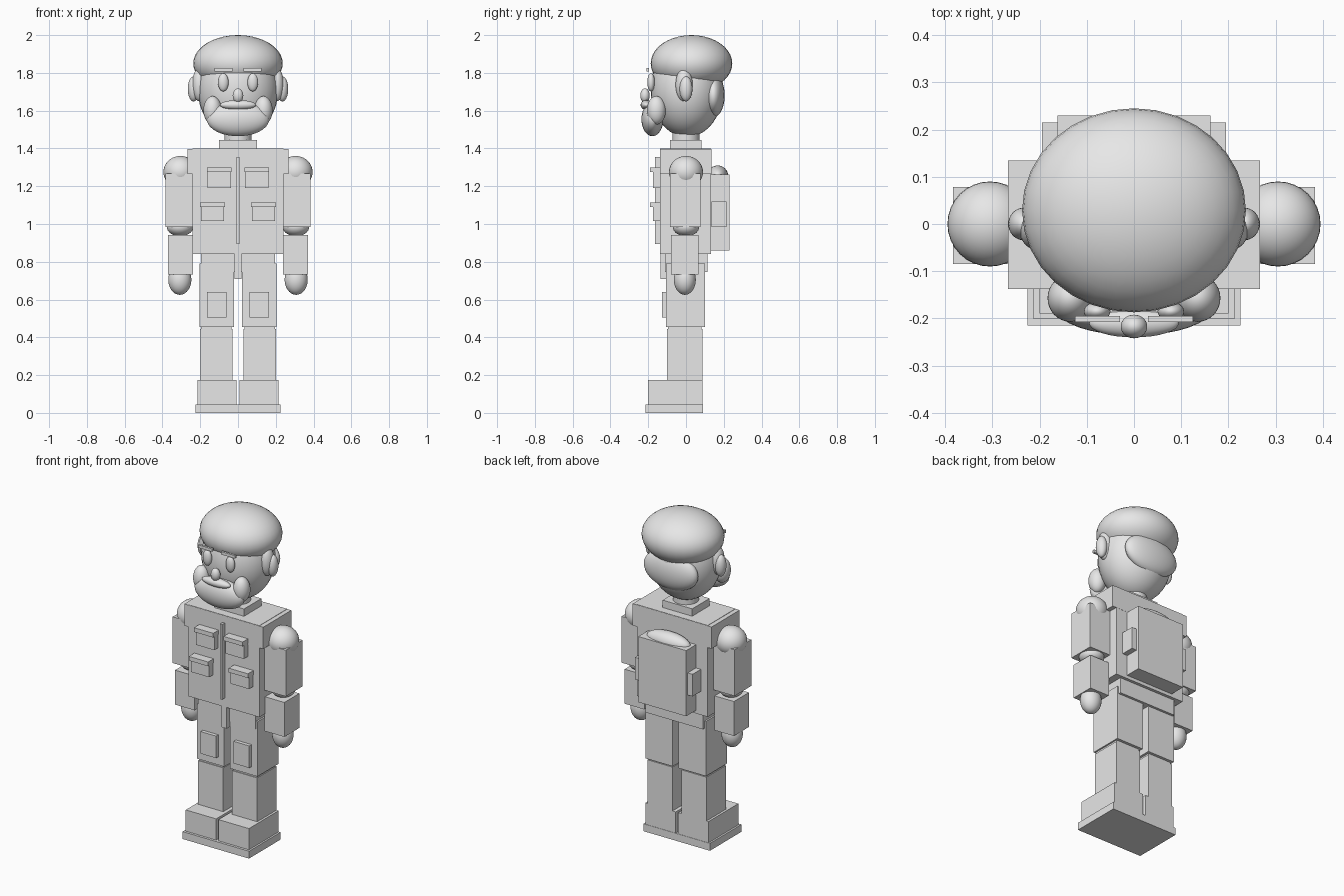
import bpy, math

grey = bpy.data.materials.new("light grey")
grey.diffuse_color = (0.8, 0.8, 0.8, 1)


def finish(name):
    ob = bpy.context.object
    ob.name = name
    ob.data.materials.append(grey)
    return ob


def box(name, x, y, z):
    """Box from (min, max) pairs."""
    bpy.ops.mesh.primitive_cube_add(size=1)
    ob = finish(name)
    for v in ob.data.vertices:
        v.co = [(a + b) / 2 + c * (b - a) for (a, b), c in zip((x, y, z), v.co)]
    return ob


def ball(name, centre, radii):
    bpy.ops.mesh.primitive_uv_sphere_add(segments=32, ring_count=20, radius=1)
    ob = finish(name)
    for v in ob.data.vertices:
        v.co = [c * r for c, r in zip(v.co, radii)]
    ob.location = centre
    bpy.ops.object.shade_smooth()
    return ob


# Head and hair
ball("head", (0, 0.005, 1.71), (0.213, 0.192, 0.25))
ball("hair_cap", (0, 0.029, 1.85), (0.237, 0.216, 0.15))
ball("back_hair", (0, 0.145, 1.68), (0.18, 0.06, 0.115))

# Face
ball("beard", (0, -0.178, 1.555), (0.165, 0.058, 0.09))
ball("moustache", (0, -0.21, 1.63), (0.095, 0.03, 0.026))
ball("nose", (0, -0.217, 1.68), (0.028, 0.025, 0.038))

# Neck
bpy.ops.mesh.primitive_cylinder_add(vertices=32, radius=0.072, depth=0.16, location=(0, 0, 1.47))
finish("neck")
bpy.ops.object.shade_smooth_by_angle()
box("collar", (-0.1, 0.1), (-0.085, 0.083), (1.39, 1.445))

# Jacket and hips
box("jacket", (-0.24, 0.24), (-0.137, 0.133), (0.84, 1.4))
box("shoulder_yoke", (-0.267, 0.267), (-0.138, 0.134), (1.265, 1.398))
box("zip", (-0.007, 0.007), (-0.165, -0.13), (0.895, 1.355))
box("hips", (-0.195, 0.195), (-0.11, 0.115), (0.745, 0.85))
box("fly", (-0.018, 0.018), (-0.135, -0.1), (0.71, 0.84))

# Backpack
box("backpack", (-0.162, 0.162), (0.125, 0.23), (0.86, 1.262))
ball("backpack_top", (0, 0.168, 1.255), (0.145, 0.055, 0.055))

# Shared sole plate
box("sole", (-0.225, 0.225), (-0.215, 0.09), (0, 0.045))

# Paired parts
for side, s in (("left", 1), ("right", -1)):
    def pair(name, x, y, z):
        return box(side + "_" + name, sorted((s * x[0], s * x[1])), y, z)

    def pair_ball(name, c, r):
        return ball(side + "_" + name, (s * c[0], c[1], c[2]), r)

    # Face sides
    pair_ball("ear", (0.235, 0, 1.715), (0.031, 0.034, 0.066))
    pair_ball("sideburn", (0.205, -0.01, 1.737), (0.038, 0.045, 0.087))
    pair_ball("cheek_beard", (0.135, -0.157, 1.602), (0.048, 0.05, 0.075))
    pair_ball("eye", (0.078, -0.185, 1.75), (0.028, 0.02, 0.048))
    pair("brow", (0.03, 0.125), (-0.208, -0.195), (1.807, 1.825))

    # Arm
    pair_ball("shoulder", (0.305, 0, 1.275), (0.09, 0.09, 0.085))
    pair("upper_arm", (0.235, 0.383), (-0.085, 0.078), (0.985, 1.268))
    pair_ball("elbow", (0.307, 0, 0.985), (0.07, 0.07, 0.05))
    pair("forearm", (0.237, 0.37), (-0.08, 0.065), (0.732, 0.943))
    pair_ball("hand", (0.308, -0.006, 0.705), (0.061, 0.058, 0.08))

    # Jacket pockets with flaps
    for label, x0, x1, z0, z1 in (("chest", 0.035, 0.165, 1.19, 1.3),
                                  ("waist", 0.07, 0.2, 1.015, 1.115)):
        pair(label + "_pocket", (x0 + 0.003, x1 - 0.003), (-0.175, -0.13), (z0, z1 - 0.01))
        pair(label + "_flap", (x0, x1), (-0.19, -0.13), (z1 - 0.026, z1))
    pair("pack_pocket", (0.155, 0.195), (0.135, 0.215), (0.985, 1.12))

    # Leg
    pair("thigh", (0.02, 0.205), (-0.105, 0.1), (0.455, 0.79))
    pair("knee_pad", (0.06, 0.165), (-0.127, -0.1), (0.505, 0.64))
    pair("shin", (0.03, 0.2), (-0.1, 0.088), (0.1, 0.443))
    pair("knee_core", (0.035, 0.195), (-0.095, 0.083), (0.435, 0.465))
    pair("boot", (0.008, 0.214), (-0.2, 0.088), (0.04, 0.175))
